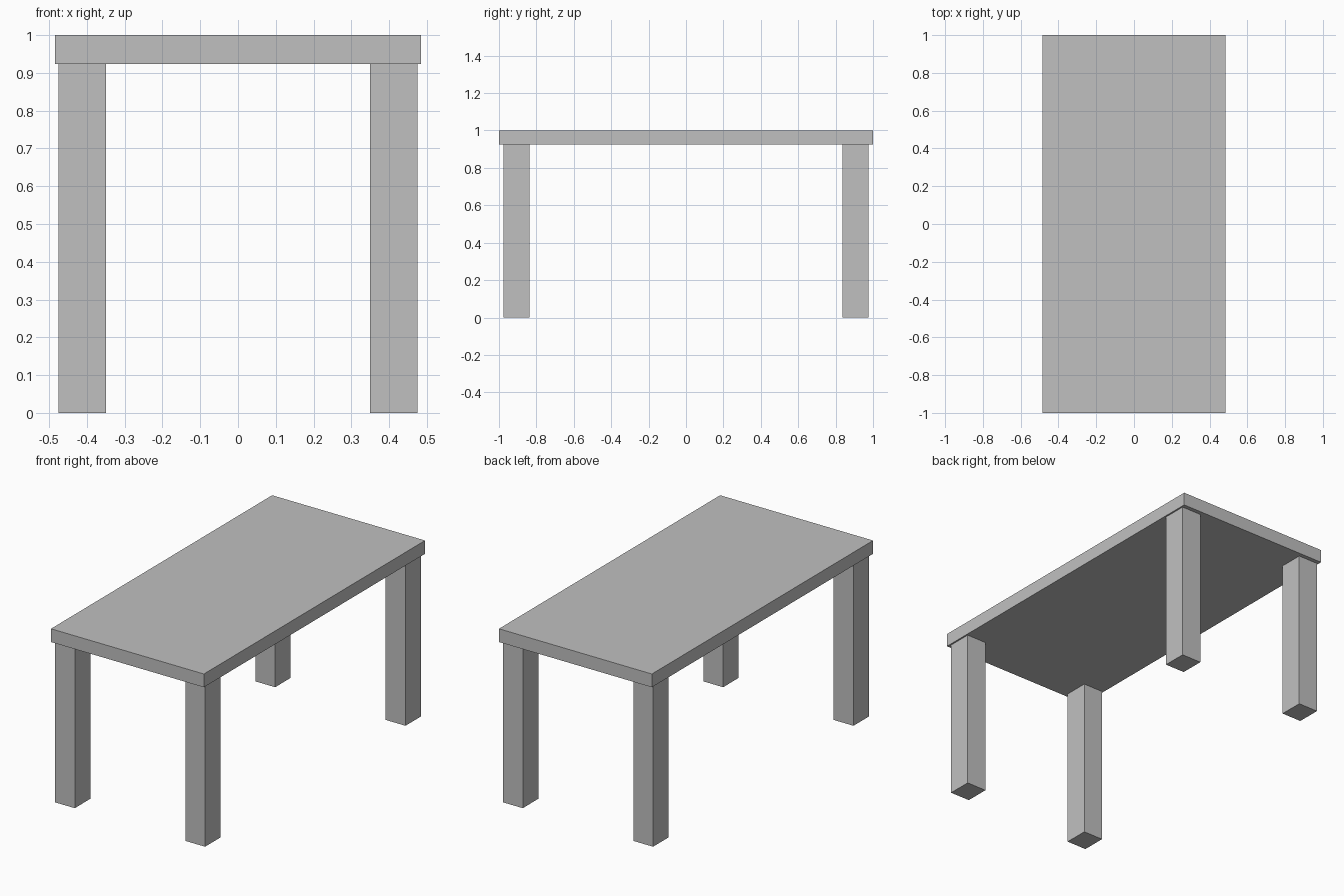
import bpy
import bmesh
from mathutils import Matrix, Vector

cube = bpy.data.objects.get("Cube")
if cube:
    bpy.data.objects.remove(cube, do_unlink=True)

# Single grey finish
grey = bpy.data.materials.new("plain grey")
grey.use_nodes = True
colour = (0.53, 0.53, 0.53, 1)
grey.diffuse_color = colour
grey.node_tree.nodes["Principled BSDF"].inputs["Base Color"].default_value = colour


def add_box(name, low, high):
    """Box between two opposite corners."""
    low, high = Vector(low), Vector(high)
    size = high - low
    bm = bmesh.new()
    bmesh.ops.create_cube(bm, size=1, matrix=Matrix.Diagonal((*size, 1)))
    mesh = bpy.data.meshes.new(name)
    bm.to_mesh(mesh)
    bm.free()
    mesh.materials.append(grey)
    obj = bpy.data.objects.new(name, mesh)
    obj.location = (low + high) / 2
    bpy.context.scene.collection.objects.link(obj)
    return obj


UNDERSIDE = 0.924
LEG_IN, LEG_OUT = Vector((0.35, 0.836)), Vector((0.475, 0.976))

# Table top
add_box("table_top", (-0.484, -1, UNDERSIDE), (0.484, 1, 1))

# Four square legs, one near each corner
leg_size = LEG_OUT - LEG_IN
leg_centre = (LEG_IN + LEG_OUT) / 2
for end, sy in (("front", -1), ("back", 1)):
    for side, sx in (("right", -1), ("left", 1)):
        centre = Vector((sx * leg_centre.x, sy * leg_centre.y))
        add_box(f"{end}_{side}_leg",
                (*(centre - leg_size / 2), 0),
                (*(centre + leg_size / 2), UNDERSIDE))
